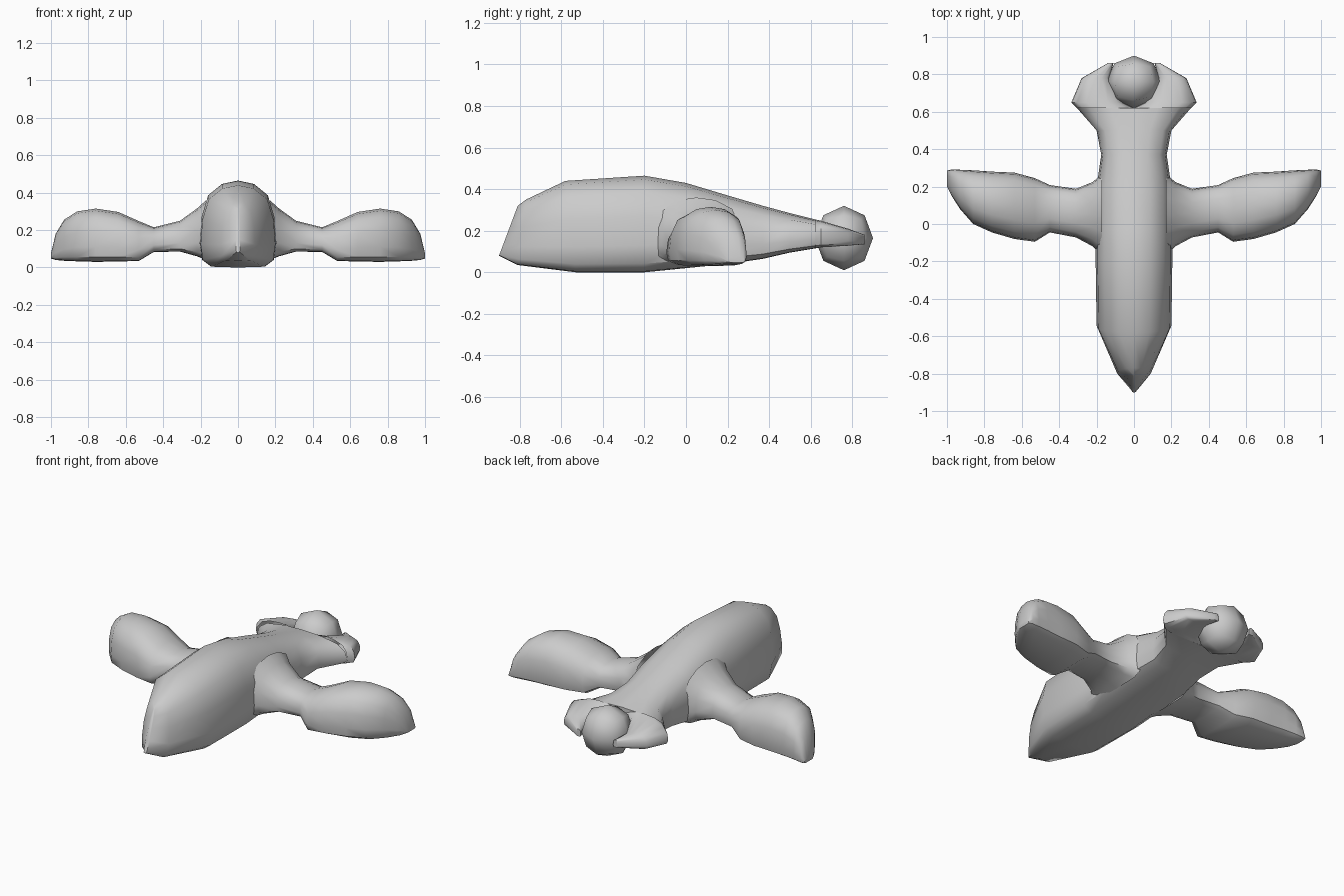
import bpy, bmesh
from mathutils import Vector

if "Cube" in bpy.data.objects:
    bpy.data.objects.remove(bpy.data.objects["Cube"])

# Rounded, flat-bottomed section: (half width, height), both 0..1
HALF = [(0, 0), (.7, .01), (.94, .09), (1, .28), (.95, .58), (.78, .83), (.42, .96), (0, 1)]
PROFILE = HALF + [(-u, v) for u, v in HALF[-2:0:-1]]


def finish(bm, name, mirror=False, angle=0.8):
    bmesh.ops.recalc_face_normals(bm, faces=bm.faces)
    mesh = bpy.data.meshes.new(name)
    bm.to_mesh(mesh)
    bm.free()
    obj = bpy.data.objects.new(name, mesh)
    bpy.context.collection.objects.link(obj)
    if mirror:
        obj.modifiers.new("Mirror", 'MIRROR').use_mirror_merge = False
    bpy.ops.object.select_all(action='DESELECT')
    obj.select_set(True)
    bpy.context.view_layer.objects.active = obj
    bpy.ops.object.shade_smooth_by_angle(angle=angle)
    return obj


def loft(name, rings, mirror=False):
    bm = bmesh.new()
    loops = [[bm.verts.new(p) for p in ring] for ring in rings]
    n = len(PROFILE)
    for a, b in zip(loops, loops[1:]):
        for i in range(n):
            j = (i + 1) % n
            bm.faces.new((a[i], a[j], b[j], b[i]))
    bm.faces.new(loops[-1])
    if not mirror:
        bm.faces.new(loops[0])
    return finish(bm, name, mirror)


# Body: y at bottom, y at top, half width, bottom z, top z
body = [(-.9, -.81, .012, .08, .32), (-.81, -.77, .09, .035, .35),
        (-.53, -.58, .2, 0, .44), (-.2, -.2, .205, 0, .465),
        (0, 0, .205, .02, .43), (.2, .2, .2, .04, .37),
        (.37, .37, .175, .065, .32), (.5, .5, .2, .095, .285),
        (.62, .62, .305, .115, .255)]
loft("body", [[(u * w, yb + (yt - yb) * v, zb + (zt - zb) * v) for u, v in PROFILE]
              for yb, yt, w, zb, zt in body])

# Tail prongs either side of the ball: y, inner x, outer x, bottom z, top z
prong = [(.62, .0, .305, .115, .255), (.65, .06, .335, .12, .248),
         (.78, .13, .28, .128, .21), (.86, .11, .14, .135, .18)]
loft("tail_prongs", [[((a + b) / 2 + u * (b - a) / 2, y, zb + (zt - zb) * v) for u, v in PROFILE]
                     for y, a, b, zb, zt in prong], mirror=True)

# Side pods with their narrow necks: x, front y, back y, bottom z, top z
wing = [(.17, -.17, .27, .04, .36), (.22, -.12, .225, .06, .315),
        (.31, -.072, .188, .085, .25), (.45, -.045, .208, .083, .215),
        (.53, -.095, .245, .035, .248), (.64, -.08, .275, .032, .297),
        (.76, -.045, .28, .03, .315), (.86, .0, .287, .033, .3),
        (.93, .08, .29, .036, .255), (.975, .15, .292, .04, .18),
        (1, .2, .285, .048, .075)]
loft("side_pods", [[(x, (a + b) / 2 + u * (b - a) / 2, zb + (zt - zb) * v) for u, v in PROFILE]
                   for x, a, b, zb, zt in wing], mirror=True)

# Faceted tail ball, a rounded cube
bm = bmesh.new()
bmesh.ops.create_cube(bm, size=2)
bmesh.ops.subdivide_edges(bm, edges=bm.edges[:], cuts=1, use_grid_fill=True)
for v in bm.verts:
    d = v.co.normalized()
    v.co = Vector((d.x * .148, .76 + d.y * .14, .165 + d.z * .155))
finish(bm, "tail_ball", angle=1.0)
